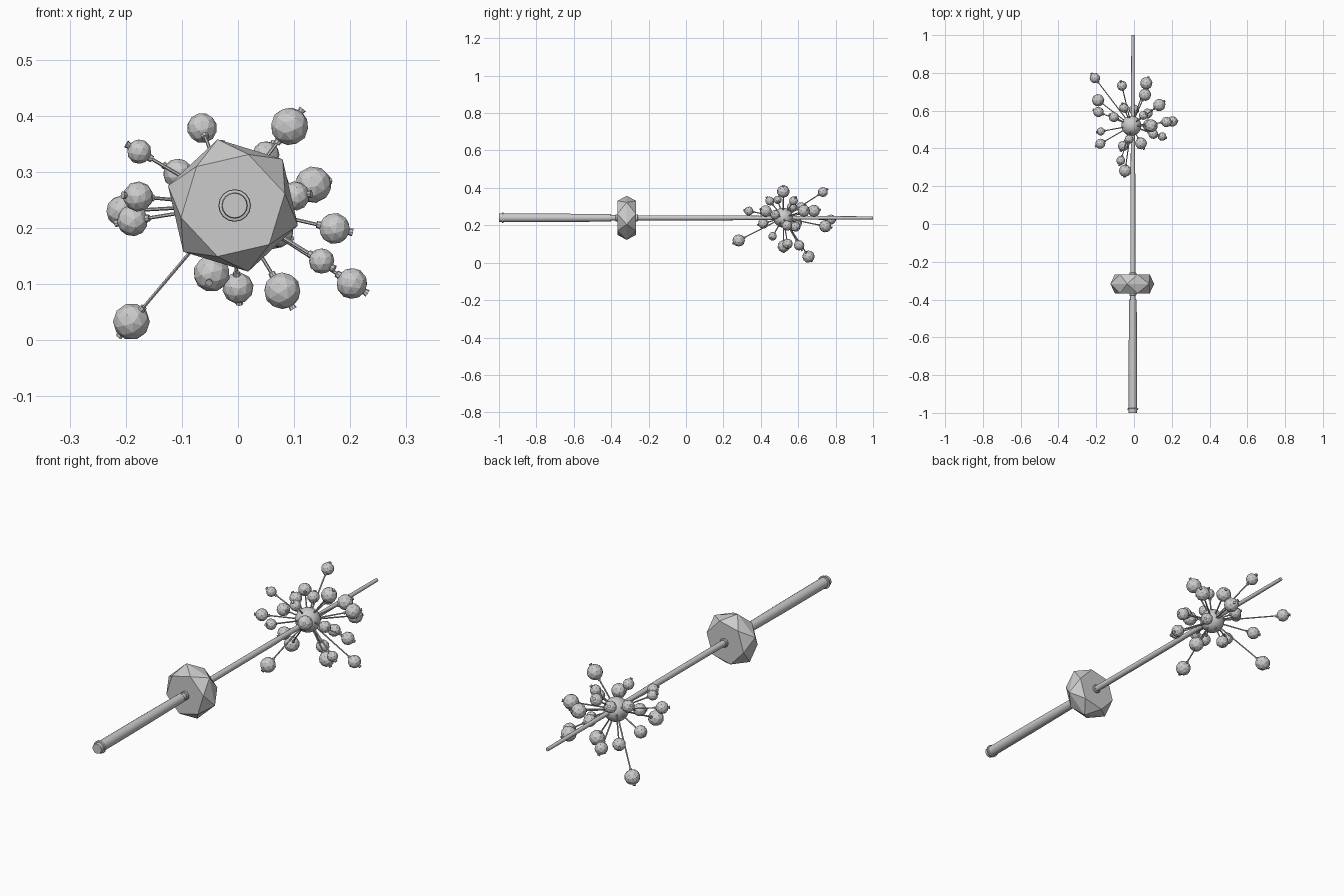
import bpy, bmesh
from math import cos, sin, radians, pi
from mathutils import Vector, Matrix

if "Cube" in bpy.data.objects:
    bpy.data.objects.remove(bpy.data.objects["Cube"])

AX, AZ = -0.006, 0.24            # shaft axis position
HUB = Vector((-0.014, 0.52, 0.241))


def finish(name, bm, smooth=False):
    bmesh.ops.recalc_face_normals(bm, faces=bm.faces)
    me = bpy.data.meshes.new(name)
    bm.to_mesh(me)
    bm.free()
    ob = bpy.data.objects.new(name, me)
    bpy.context.collection.objects.link(ob)
    if smooth:
        bpy.ops.object.select_all(action='DESELECT')
        ob.select_set(True)
        bpy.context.view_layer.objects.active = ob
        bpy.ops.object.shade_smooth_by_angle(angle=radians(35))
    return ob


def tube(bm, a, b, r1, r2, seg=8):
    a, b = Vector(a), Vector(b)
    d = b - a
    m = Matrix.Translation((a + b) / 2) @ d.to_track_quat('Z', 'Y').to_matrix().to_4x4()
    bmesh.ops.create_cone(bm, cap_ends=True, segments=seg, radius1=r1, radius2=r2,
                          depth=d.length, matrix=m)


def lathe_y(name, profile, seg=16):
    """Turned part along the shaft from (y, radius) pairs."""
    bm = bmesh.new()
    rings = [[bm.verts.new((AX + r * cos(2 * pi * i / seg), y, AZ + r * sin(2 * pi * i / seg)))
              for i in range(seg)] for y, r in profile]
    for p, q in zip(rings, rings[1:]):
        for i in range(seg):
            j = (i + 1) % seg
            bm.faces.new((p[i], p[j], q[j], q[i]))
    bm.faces.new(rings[0])
    bm.faces.new(rings[-1])
    return finish(name, bm, True)


# handle with end ring, tapered shaft, collars next to the stone
lathe_y("handle", [(-1, .022), (-.985, .023), (-.984, .028), (-.976, .029), (-.975, .023),
                   (-.7, .0225), (-.4, .020)])
lathe_y("shaft", [(-.42, .014), (.25, .013), (.32, .0115), (.6, .010), (1, .008)])
lathe_y("front_collar", [(-.378, .016), (-.375, .019), (-.364, .019)])
lathe_y("back_collar", [(-.268, .019), (-.26, .019), (-.257, .016)])

# faceted stone: hexagonal girdle with two turned hexagonal faces
bm = bmesh.new()


def hexagon(y, r, turn):
    return [bm.verts.new((-0.009 + r * cos(radians(turn + 60 * i)), y,
                          AZ + r * sin(radians(turn + 60 * i)))) for i in range(6)]


mid = hexagon(-.317, .121, 43)
for y in (-.367, -.267):
    cap = hexagon(y, .095, 73)
    bm.faces.new(cap)
    for i in range(6):
        j = (i + 1) % 6
        bm.faces.new((mid[i], mid[j], cap[i]))
        bm.faces.new((cap[i], mid[j], cap[j]))
finish("faceted_stone", bm)

# hub ball
bm = bmesh.new()
bmesh.ops.create_icosphere(bm, subdivisions=3, radius=.053, matrix=Matrix.Translation(HUB))
finish("hub_ball", bm, True)

# berries: x, y, z, radius
berries = [
    (-.19, .655, .033, .033), (-.047, .282, .119, .033), (-.207, .773, .23, .028),
    (.092, .52, .381, .034), (-.064, .732, .378, .027), (-.176, .49, .336, .022),
    (-.178, .425, .256, .027), (-.188, .593, .213, .028), (0, .605, .093, .028),
    (.203, .543, .101, .028), (.079, .522, .088, .033), (.149, .463, .141, .023),
    (.172, .54, .199, .028), (.134, .63, .277, .033), (.102, .476, .257, .026),
    (-.107, .566, .297, .027), (.05, .575, .331, .024), (.065, .745, .195, .033),
    (.058, .684, .277, .033), (-.053, .615, .298, .026), (.037, .427, .276, .032),
    (-.058, .413, .21, .028), (-.07, .336, .276, .024), (-.026, .448, .33, .024),
    (.072, .585, .192, .027),
]
for n, (x, y, z, r) in enumerate(berries, 1):
    c = Vector((x, y, z))
    d = (c - HUB).normalized()
    bm = bmesh.new()
    tube(bm, HUB, c, .0035, .003, 6)
    finish(f"stem_{n}", bm)
    bm = bmesh.new()
    rot = d.to_track_quat('Z', 'Y').to_matrix().to_4x4()
    bmesh.ops.create_icosphere(bm, subdivisions=2, radius=r, matrix=Matrix.Translation(c) @ rot)
    # small neck on the stem side, flared crown on the outside
    tube(bm, c - d * (r + .005), c - d * (r - .004), .006, .007)
    tube(bm, c + d * (r - .004), c + d * (r + .005), .005, .007)
    finish(f"berry_{n}", bm)
